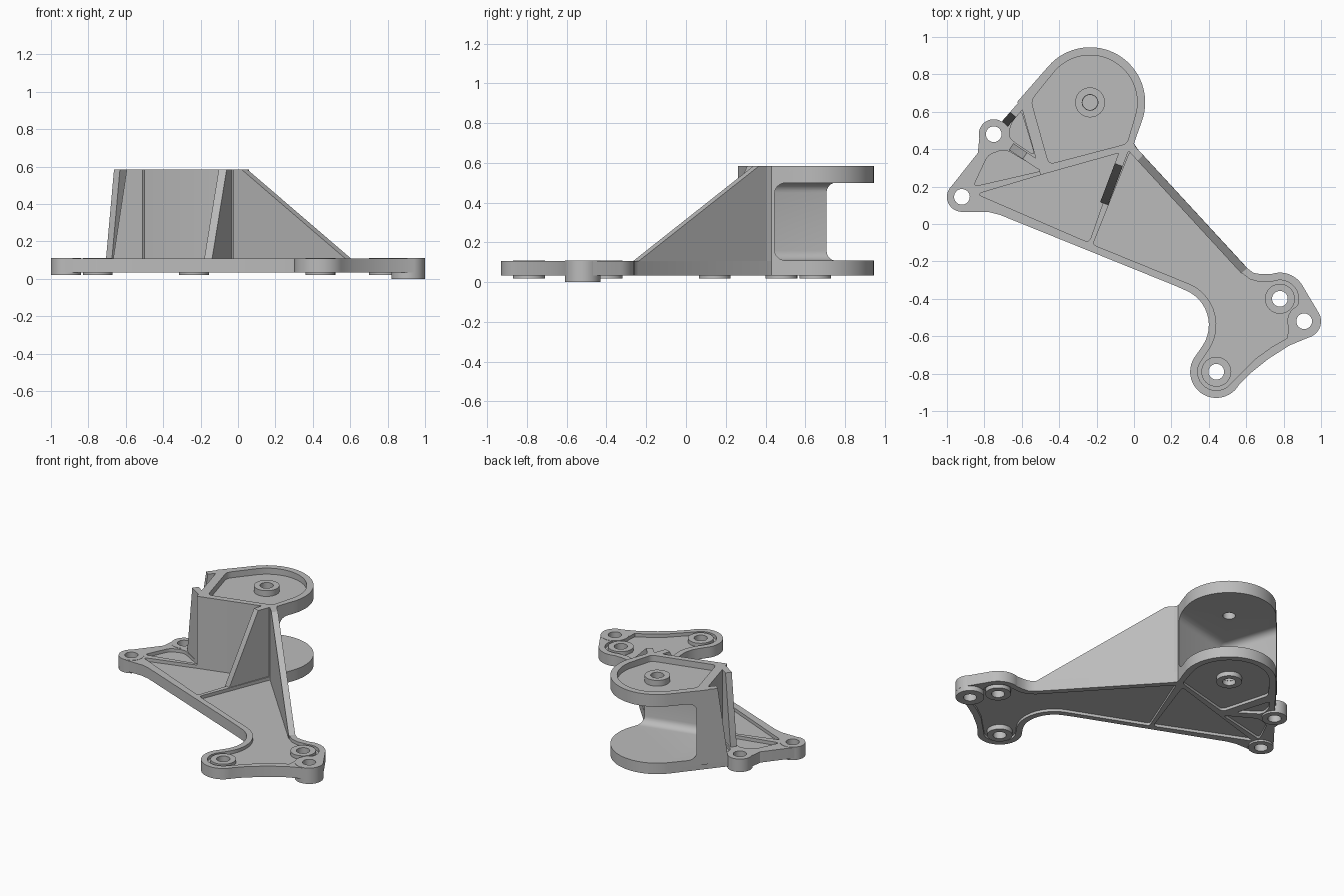
import bpy, bmesh, math
from mathutils import Vector

if "Cube" in bpy.data.objects:
    bpy.data.objects.remove(bpy.data.objects["Cube"])

grey = bpy.data.materials.new("cast_grey")
grey.diffuse_color = (0.5, 0.5, 0.5, 1)
grey.use_nodes = True
grey.node_tree.nodes["Principled BSDF"].inputs["Base Color"].default_value = grey.diffuse_color


def arc(c, r, a0, a1, n=16):
    return [(c[0] + r * math.cos(math.radians(a0 + (a1 - a0) * i / n)),
             c[1] + r * math.sin(math.radians(a0 + (a1 - a0) * i / n))) for i in range(n + 1)]


def rounded(pts, d=0.03, n=4):
    """Soften each corner of a polygon with a short curve."""
    out = []
    for i, p in enumerate(pts):
        p, a, b = Vector(p), Vector(pts[i - 1]), Vector(pts[(i + 1) % len(pts)])
        s = p + (a - p).normalized() * min(d, (a - p).length * 0.45)
        e = p + (b - p).normalized() * min(d, (b - p).length * 0.45)
        for k in range(n + 1):
            t = k / n
            out.append(tuple(s * (1 - t) ** 2 + p * 2 * t * (1 - t) + e * t * t))
    return out


def finish(name, bm):
    bmesh.ops.recalc_face_normals(bm, faces=bm.faces)
    me = bpy.data.meshes.new(name)
    bm.to_mesh(me)
    bm.free()
    me.materials.append(grey)
    ob = bpy.data.objects.new(name, me)
    bpy.context.collection.objects.link(ob)
    return ob


def extrude(name, loop, offset, bevel=0):
    bm = bmesh.new()
    f = bm.faces.new([bm.verts.new(p) for p in loop])
    ext = bmesh.ops.extrude_face_region(bm, geom=[f], use_keep_orig=True)
    bmesh.ops.translate(bm, vec=offset, verts=[v for v in ext["geom"] if isinstance(v, bmesh.types.BMVert)])
    if bevel:
        bmesh.ops.bevel(bm, geom=bm.edges[:], offset=bevel, segments=5, profile=0.5, affect='EDGES')
    return finish(name, bm)


def prism(name, pts, z0, z1, bevel=0):
    return extrude(name, [(x, y, z0) for x, y in pts], (0, 0, z1 - z0), bevel)


def rib(name, p0, p1, width, profile):
    """Upright plate along p0-p1; profile holds (distance, height)."""
    p0, d = Vector((*p0, 0)), Vector((p1[0] - p0[0], p1[1] - p0[1], 0)).normalized()
    side = Vector((-d.y, d.x, 0)) * width
    return extrude(name, [p0 + d * s - side / 2 + Vector((0, 0, z)) for s, z in profile], side)


def tube(name, c, r_out, r_in, z0, z1, n=32):
    bm = bmesh.new()
    rings = []
    for r, z in ((r_out, z0), (r_out, z1), (r_in, z1), (r_in, z0)):
        rings.append([bm.verts.new((x, y, z)) for x, y in arc(c, r, 0, 360, n)[:-1]])
    for k in range(4):
        a, b = rings[k], rings[(k + 1) % 4]
        for i in range(n):
            j = (i + 1) % n
            bm.faces.new((a[i], a[j], b[j], b[i]))
    return finish(name, bm)


def cut(ob, cutters):
    for c in cutters:
        c.hide_render = True
        m = ob.modifiers.new("cut", 'BOOLEAN')
        m.operation, m.solver, m.object = 'DIFFERENCE', 'EXACT', c
        bpy.context.view_layer.objects.active = ob
        bpy.ops.object.modifier_apply(modifier=m.name)
        bpy.data.objects.remove(c)


# Mounting points
DISC = (-0.235, 0.65)
A, B = (-0.75, 0.48), (-0.92, 0.145)
C, D, E = (0.78, -0.40), (0.91, -0.52), (0.44, -0.79)
disc_edge = arc(DISC, 0.295, 139, -20, 32) + [(0.012, 0.465), (0.0, 0.43)]

# Base plate outline
outline = (arc(B, 0.08, 270, 150) + [(-0.835, 0.38)] + arc(A, 0.08, 195, 52) + disc_edge
           + [(0.02, 0.40), (0.61, -0.24), (0.64, -0.262), (0.68, -0.268)]
           + arc(C, 0.14, 110, 30) + arc(D, 0.09, 25, -75)
           + [(0.83, -0.65), (0.72, -0.72), (0.62, -0.80)]
           + arc(E, 0.14, -30, -220, 24) + arc((0.20, -0.54), 0.2, -35, 65)
           + [(0.22, -0.33), (-0.72, 0.05), (-0.78, 0.065)])
base = prism("base_plate", outline, 0.033, 0.108)

# Lightening pockets on both faces of the base
pockets = [
    rounded([(-0.84, 0.16), (-0.24, -0.10), (-0.07, 0.39)]),
    rounded([(-0.86, 0.20), (-0.78, 0.37), (-0.69, 0.40), (-0.49, 0.285)]),
    rounded([(-0.67, 0.46), (-0.66, 0.53), (-0.605, 0.61), (-0.53, 0.365)]),
    rounded([(-0.02, 0.39), (-0.22, -0.11), (0.27, -0.31)], 0.02)[:10]
    + arc((0.20, -0.54), 0.24, 65, -35) + arc(E, 0.10, 140, 325)
    + [(0.65, -0.72), (0.74, -0.655), (0.82, -0.61), (0.83, -0.5)]
    + arc(C, 0.10, -25, 110) + [(0.67, -0.31), (0.62, -0.295), (0.58, -0.265), (0.01, 0.355)],
]
disc_pocket = arc(DISC, 0.252, 139, -12, 32) + rounded([(-0.01, 0.55), (-0.035, 0.43), (-0.455, 0.32),
                                                       (-0.55, 0.66), (-0.45, 0.785)])[5:20]
cutters = [prism("cutter", p, 0.085, 0.2) for p in pockets]
cutters += [prism("cutter", p, -0.1, 0.052) for p in pockets + [disc_pocket]]
cutters += [prism("cutter", arc(c, 0.055, 0, 360, 32)[:-1], -0.2, 0.3) for c in (A, B, C, D, E)]
cutters += [prism("cutter", arc(DISC, 0.04, 0, 360, 32)[:-1], -0.2, 0.3)]
cut(base, cutters)

# Upright walls and raised disc, hollowed between the two discs
upper = disc_edge + [(0.012, 0.408), (0.0, 0.385), (-0.06, 0.385), (-0.5, 0.262), (-0.6, 0.62), (-0.625, 0.652)]
tower = prism("tower_with_upper_disc", upper, 0.07, 0.585)
opening = [(-0.46, 0.33), (0.5, 0.57), (0.6, 1.3), (-0.761, 1.3)]
cut(tower, [prism("cutter", opening, 0.109, 0.50, 0.05),
            prism("cutter", disc_pocket, 0.543, 0.7),
            prism("cutter", arc(DISC, 0.04, 0, 360, 32)[:-1], 0.3, 0.8)])

# Ribs and gusset bracing the tower
TOP, LOW, FOOT = 0.585, 0.108, 0.07
rib("middle_rib", (-0.05, 0.40), (-0.235, -0.09), 0.045,
    [(0, FOOT), (0, TOP), (0.09, TOP), (0.31, LOW), (0.31, FOOT)])
rib("side_gusset", (0.0, 0.39), (0.593, -0.254), 0.042,
    [(-0.03, FOOT), (-0.03, TOP), (0.05, TOP), (0.87, LOW), (0.87, FOOT)])
rib("left_rear_rib", (-0.558, 0.686), (-0.808, 0.401), 0.042,
    [(0.04, FOOT), (0.04, TOP), (0.135, TOP), (0.20, LOW), (0.20, FOOT)])
rib("left_front_rib", (-0.50, 0.31), (-0.65, 0.41), 0.042,
    [(0, FOOT), (0, TOP), (0.10, TOP), (0.187, LOW), (0.187, FOOT)])

# Bolt bosses
for name, c, r, z0, z1 in (("left_rear_boss", A, 0.08, 0.02, 0.11), ("left_front_boss", B, 0.08, 0.02, 0.11),
                           ("right_inner_boss", C, 0.08, 0.02, 0.11), ("right_outer_boss", D, 0.09, 0.0, 0.11),
                           ("front_boss", E, 0.08, 0.02, 0.11), ("lower_disc_boss", DISC, 0.08, 0.02, 0.07),
                           ("upper_disc_boss", DISC, 0.08, 0.52, 0.583)):
    tube(name, c, r, 0.042, z0, z1)

# Smooth curved sides, keep machined edges crisp
bpy.ops.object.select_all(action='SELECT')
bpy.context.view_layer.objects.active = base
bpy.ops.object.shade_smooth_by_angle(angle=math.radians(30))
